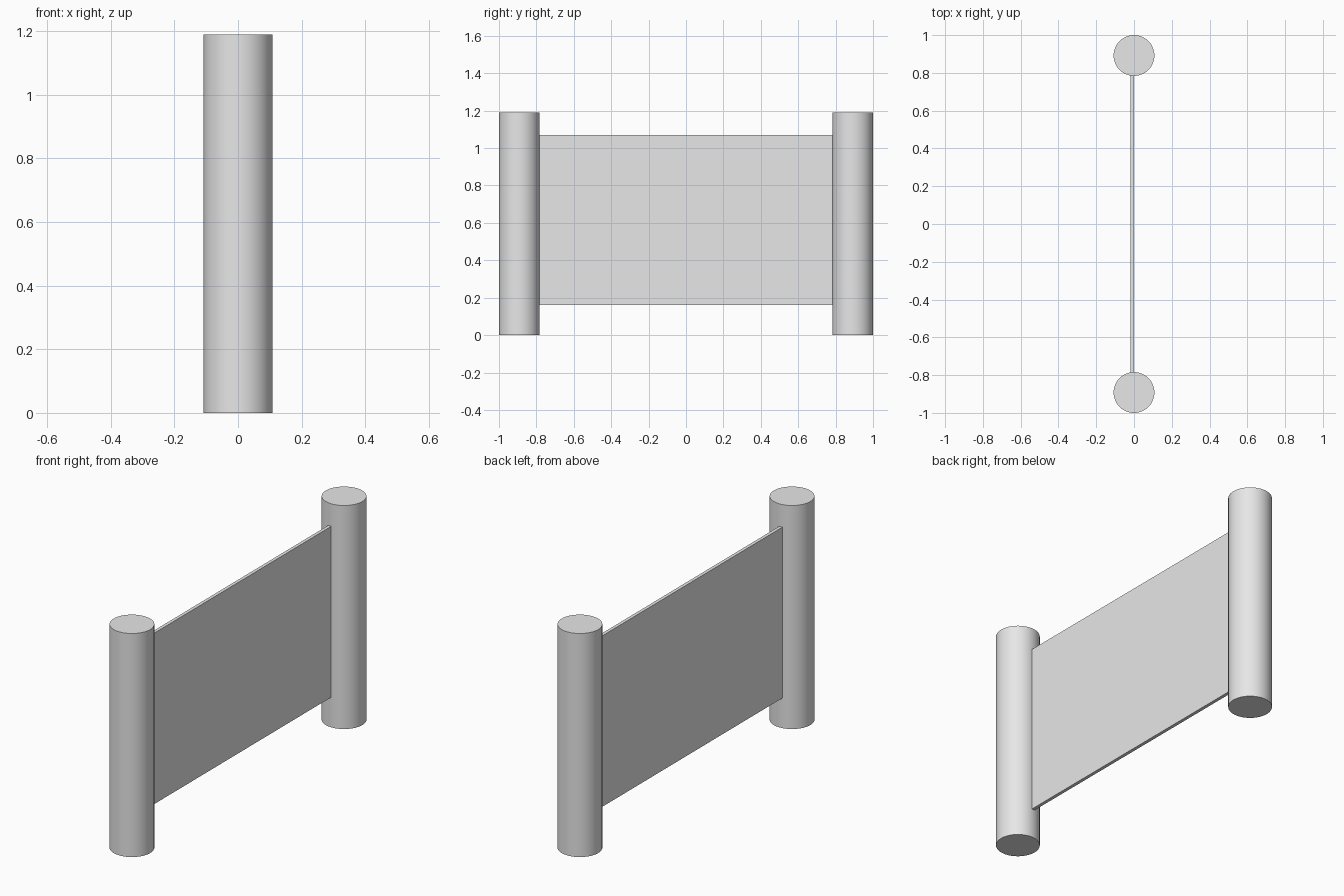
import bpy

cube = bpy.data.objects.get("Cube")
if cube:
    bpy.data.objects.remove(cube, do_unlink=True)

HEIGHT, RADIUS = 1.19, 0.108
POST_Y = 1 - RADIUS

# Single light grey finish
grey = bpy.data.materials.new("light_grey")
grey.use_nodes = True
colour = (0.8, 0.8, 0.8, 1)
grey.diffuse_color = colour
for node in grey.node_tree.nodes:
    if node.type == 'BSDF_PRINCIPLED':
        node.inputs["Base Color"].default_value = colour


def finish(name):
    obj = bpy.context.object
    obj.name = name
    obj.data.materials.append(grey)
    return obj


# Round posts at both ends
for name, side in (("front_post", -1), ("back_post", 1)):
    bpy.ops.mesh.primitive_cylinder_add(
        vertices=64, radius=RADIUS, depth=HEIGHT,
        location=(0, side * POST_Y, HEIGHT / 2))
    finish(name)
    bpy.ops.object.shade_smooth_by_angle()

# Thin panel between the posts, its ends let into them
bottom, top = 0.16, 1.07
bpy.ops.mesh.primitive_cube_add(size=1, location=(-0.009, 0, (bottom + top) / 2))
panel = finish("panel")
panel.scale = (0.018, 2 * (POST_Y - RADIUS) + 0.04, top - bottom)
bpy.ops.object.transform_apply(location=False, rotation=False, scale=True)
